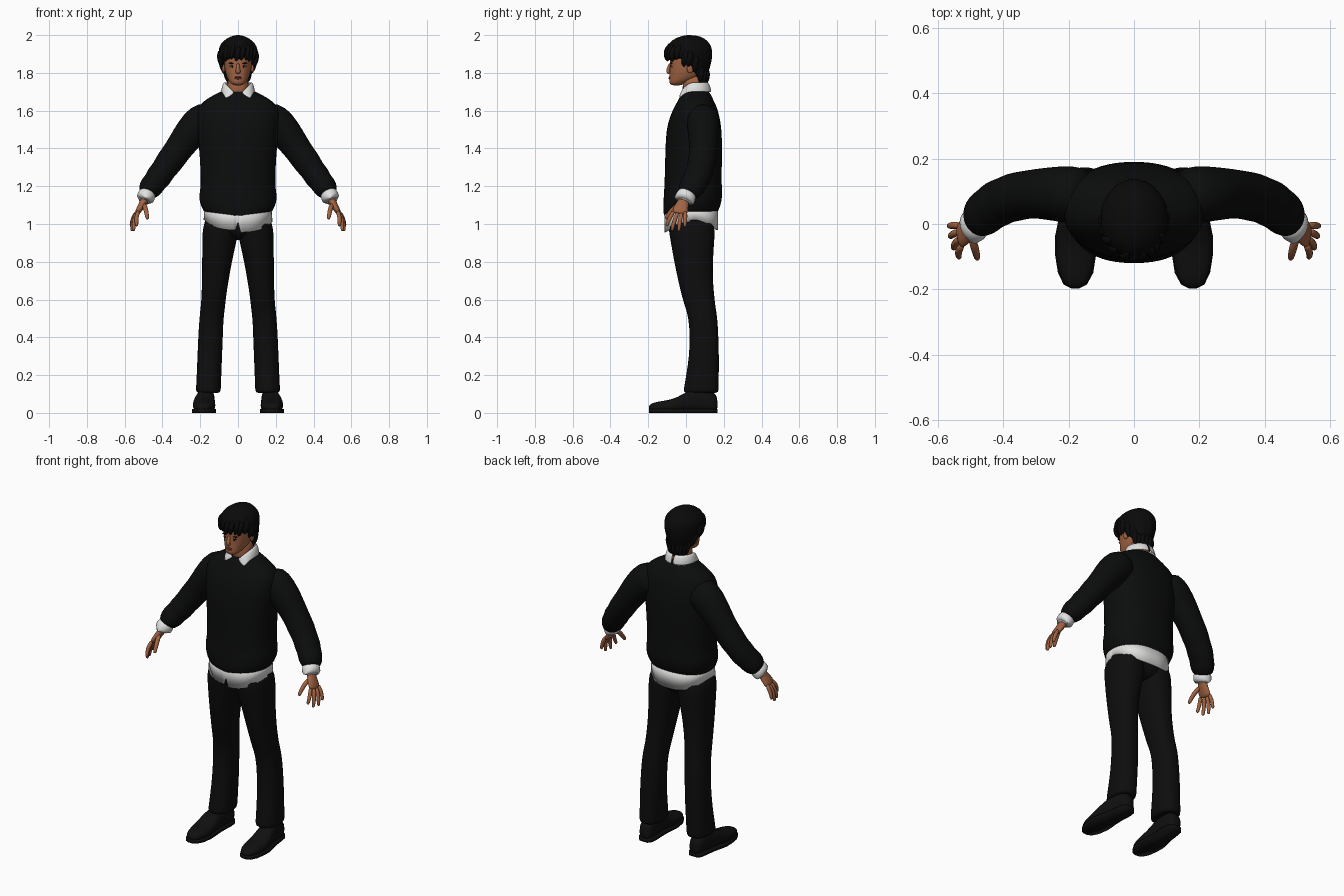
import bpy, bmesh, math, random
from mathutils import Vector

random.seed(4)


def material(name, rgb):
    m = bpy.data.materials.new(name)
    m.diffuse_color = (*rgb, 1)
    return m


SKIN = material("skin", (0.36, 0.125, 0.055))
LIP = material("lips", (0.24, 0.07, 0.04))
WHITE = material("white_cotton", (0.75, 0.75, 0.74))
KNIT = material("black_knit", (0.0035, 0.0038, 0.004))
TROUSER = material("black_trouser", (0.004, 0.004, 0.0045))
LEATHER = material("black_leather", (0.005, 0.005, 0.005))
HAIR = material("black_hair", (0.003, 0.003, 0.003))


def loft(name, rings, mat, subsurf=1, closed=True, caps=True, thickness=0):
    """Skin a list of point rings into one smooth object."""
    bm = bmesh.new()
    rows = [[bm.verts.new(p) for p in r] for r in rings]
    n = len(rows[0])
    for a, b in zip(rows, rows[1:]):
        for i in range(n if closed else n - 1):
            j = (i + 1) % n
            bm.faces.new((a[i], a[j], b[j], b[i]))
    if caps:
        bm.faces.new(rows[0])
        bm.faces.new(rows[-1])
    bmesh.ops.recalc_face_normals(bm, faces=bm.faces)
    for f in bm.faces:
        f.smooth = True
    me = bpy.data.meshes.new(name)
    bm.to_mesh(me)
    bm.free()
    me.materials.append(mat)
    ob = bpy.data.objects.new(name, me)
    bpy.context.collection.objects.link(ob)
    if thickness:
        mod = ob.modifiers.new("thickness", 'SOLIDIFY')
        mod.thickness = thickness
    if subsurf:
        mod = ob.modifiers.new("smooth", 'SUBSURF')
        mod.levels = mod.render_levels = subsurf
    return ob


def unit(a, power):
    """Superellipse point at angle a."""
    c, s = math.cos(a), math.sin(a)
    e = 2 / power
    return math.copysign(abs(c) ** e, c), math.copysign(abs(s) ** e, s)


def angles(n):
    return [2 * math.pi * i / n for i in range(n)]


def hring(z, yf, yb, x0, x1, n=28, power=2.3):
    """Horizontal ring between given y and x limits."""
    pts = [unit(a, power) for a in angles(n)]
    return [Vector(((x0 + x1) / 2 + (x1 - x0) / 2 * c, (yf + yb) / 2 + (yb - yf) / 2 * s, z)) for c, s in pts]


def tube(name, path, mat, n=16, caps=True, subsurf=1):
    """Path rows are x, y, z, radius towards y, radius across."""
    ps = [Vector(p[:3]) for p in path]
    rings = []
    for i, p in enumerate(path):
        t = (ps[min(i + 1, len(ps) - 1)] - ps[max(i - 1, 0)]).normalized()
        ref = Vector((0, 1, 0))
        u = (ref - t * t.dot(ref)).normalized()
        v = t.cross(u)
        rings.append([ps[i] + u * p[3] * math.cos(a) + v * p[4] * math.sin(a) for a in angles(n)])
    return loft(name, rings, mat, subsurf, caps=caps)


def blob(name, loc, size, mat, tilt=0):
    bpy.ops.mesh.primitive_uv_sphere_add(segments=16, ring_count=10, location=loc, rotation=(0, tilt, 0))
    ob = bpy.context.object
    ob.name, ob.scale = name, size
    ob.data.materials.append(mat)
    bpy.ops.object.shade_smooth()
    return ob


# Sweater body: z, front, back, half width; front hem dips in the middle
rows = [(1.06, -.095, .155, .165), (1.062, -.112, .168, .18), (1.085, -.12, .178, .192), (1.12, -.122, .19, .206),
        (1.16, -.118, .192, .206), (1.20, -.115, .19, .197), (1.3, -.112, .19, .2), (1.4, -.11, .192, .207),
        (1.5, -.105, .19, .217), (1.57, -.086, .178, .222), (1.62, -.062, .164, .215), (1.655, -.042, .146, .178),
        (1.685, -.028, .132, .125), (1.705, -.015, .12, .085), (1.71, 0, .10, .06)]
torso = [hring(z, f, b, -w, w) for z, f, b, w in rows]
for ring in torso[:4]:
    for p in ring:
        if p.y < 0.03:
            p.z -= .035 * max(0, 1 - abs(p.x) / .19) * min(1, (.03 - p.y) / .1)
loft("sweater_body", torso, KNIT)

# Shirt tail under the sweater, with a front slit
top, low = [], []
for a in angles(120):
    c, s = unit(a, 2.3)
    x, y = .182 * c, .027 + .142 * s
    bottom = .968 + .055 * abs(c) ** 3 - (.012 if s < 0 and c > 0 else 0)
    if s < 0 and abs(x) < .012:
        bottom = 1.01
    top.append((x * .97, y, 1.09))
    low.append((x, y, bottom))
loft("shirt_tail", [top, low], WHITE, 0, caps=False, thickness=.006)

# Hips join the trouser legs
hip_rows = [(1.09, -.095, .15, .165), (1.03, -.1, .155, .176), (.98, -.094, .153, .18), (.94, -.07, .135, .13),
            (.915, -.03, .1, .06)]
loft("trouser_hips", [hring(z, f, b, -w, w) for z, f, b, w in hip_rows], TROUSER)

leg_rows = [(1.05, -.09, .14, -.01, .17), (.98, -.094, .152, -.005, .186), (.93, -.086, .152, .003, .19),
            (.88, -.077, .148, .014, .19), (.8, -.063, .143, .032, .19), (.7, -.042, .142, .05, .191),
            (.6, -.018, .152, .065, .194), (.56, -.004, .157, .068, .198), (.5, .014, .167, .077, .205),
            (.4, .02, .172, .08, .211), (.3, .016, .175, .084, .215), (.2, .001, .174, .088, .219),
            (.13, -.012, .174, .09, .223), (.108, -.014, .172, .092, .222), (.105, .01, .155, .11, .2)]
# Shoe sections: y, centre x, half width, bottom, top
shoe_rows = [(-.197, .180, .012, .018, .036), (-.186, .180, .034, .008, .05), (-.15, .179, .052, .003, .06),
             (-.09, .179, .061, .003, .068), (-.04, .180, .060, .004, .085), (.0, .178, .054, .006, .112),
             (.05, .172, .048, .006, .128), (.11, .167, .046, .004, .125), (.15, .166, .04, .004, .11),
             (.168, .166, .025, .008, .08)]
# Sleeve path
sleeve = [(.13, .09, 1.575, .08, .085), (.195, .09, 1.545, .09, .098), (.25, .093, 1.485, .083, .088),
          (.295, .093, 1.425, .077, .078), (.33, .09, 1.375, .074, .073), (.37, .082, 1.32, .076, .074),
          (.395, .073, 1.285, .071, .065), (.42, .062, 1.25, .075, .071), (.438, .05, 1.225, .069, .061),
          (.46, .032, 1.197, .071, .066), (.474, .018, 1.175, .063, .055), (.481, .01, 1.162, .055, .047),
          (.482, .009, 1.16, .04, .035)]
cuff = [(.472, .014, 1.178, .046, .042), (.486, .0, 1.148, .054, .049), (.497, -.011, 1.122, .055, .049),
        (.499, -.012, 1.118, .053, .046), (.494, -.008, 1.13, .03, .025)]
palm = [(.482, .0, 1.155, .027, .023), (.498, -.013, 1.12, .029, .021), (.512, -.023, 1.095, .037, .019),
        (.527, -.031, 1.07, .043, .016), (.536, -.034, 1.052, .038, .012)]
digits = {  # base, knuckle, tip
    "index_finger": ((.526, -.062, 1.072), (.540, -.086, 1.035), (.536, -.102, .992)),
    "middle_finger": ((.532, -.042, 1.066), (.552, -.062, 1.02), (.552, -.074, .968)),
    "ring_finger": ((.535, -.022, 1.064), (.559, -.033, 1.018), (.562, -.038, .966)),
    "little_finger": ((.533, -.004, 1.07), (.558, -.004, 1.03), (.566, -.006, .988)),
    "thumb": ((.500, -.03, 1.108), (.487, -.075, 1.078), (.480, -.105, 1.03))}

for s, side in ((1, "left_"), (-1, "right_")):
    def flip(path):
        return [(s * p[0], *p[1:]) for p in path]

    loft(side + "trouser_leg", [hring(z, f, b, s * i, s * o, 24) for z, f, b, i, o in leg_rows], TROUSER)
    rings = []
    for y, x, w, z0, z1 in shoe_rows:
        pts = [unit(a, 2.5) for a in angles(20)]
        rings.append([(s * (x + w * c), y, (z0 + z1) / 2 + (z1 - z0) / 2 * d) for c, d in pts])
    loft(side + "shoe", rings, LEATHER)
    # Flat sole with a slightly wider outline
    outline = [(s * (x + k * w), y) for k, rs in ((1.04, shoe_rows), (-1.04, shoe_rows[::-1]))
               for y, x, w, z0, z1 in rs]
    loft(side + "sole", [[(x, y, z) for x, y in outline] for z in (0, .02)], LEATHER, 0)
    tube(side + "sleeve", flip(sleeve), KNIT, 20)
    tube(side + "cuff", flip(cuff), WHITE, 20)
    tube(side + "palm", flip(palm), SKIN)
    for name, (a, b, c) in digits.items():
        r = .0135 if name == "thumb" else .012
        tip = [c[i] + (c[i] - b[i]) * .08 for i in range(3)]
        path = [(*a, r, r), (*b, r, r), (*c, r * .8, r * .8), (*tip, r * .4, r * .4)]
        tube(side + name, flip(path), SKIN, 10)

    # Collar wing: from the back of the neck round to the pointed tip
    up, fold, edge = [], [], []
    for i in range(13):
        t = i / 12
        a = math.pi / 2 - t * math.pi * .93
        c, d = math.cos(a), math.sin(a)
        drop = max(0, t - .55) / .45
        up.append((s * (.066 * c + .004), .043 + .07 * d, 1.752 - .055 * drop ** 1.6))
        fold.append((s * (.076 * c + .006), .045 + .08 * d, 1.745 - .055 * drop ** 1.6))
        edge.append((s * (.092 * c + .045 * drop ** 2), .048 + .09 * d, 1.698 - .036 * drop ** 1.5))
    loft(side + "collar", [up, fold, edge], WHITE, 1, closed=False, caps=False, thickness=.005)

# Neck and head
loft("neck", [hring(z, f, b, -w, w, 20) for z, f, b, w in
              ((1.67, -.025, .1, .06), (1.72, -.016, .1, .056), (1.8, -.02, .1, .056))], SKIN)
head_rows = [(1.733, -.072, -.03, .02), (1.742, -.087, -.01, .036), (1.757, -.09, .03, .048),
             (1.775, -.088, .07, .058), (1.80, -.087, .09, .067), (1.84, -.086, .11, .074), (1.88, -.088, .12, .077),
             (1.92, -.085, .12, .075), (1.96, -.055, .1, .05)]
loft("head", [hring(z, f, b, -w, w, 24, 2.2) for z, f, b, w in head_rows], SKIN)

# Nose, lips, eyes, brows, ears
tube("nose", [(0, -.083, 1.852, .006, .008), (0, -.09, 1.832, .008, .009), (0, -.096, 1.812, .011, .013),
              (0, -.094, 1.803, .011, .015), (0, -.086, 1.798, .006, .010)], SKIN, 12)
blob("upper_lip", (0, -.086, 1.777, ), (.021, .006, .004), LIP)
blob("lower_lip", (0, -.087, 1.770), (.018, .006, .004), LIP)
for s, side in ((1, "left_"), (-1, "right_")):
    blob(side + "eye", (s * .031, -.0755, 1.832), (.012, .005, .005), WHITE)
    blob(side + "iris", (s * .031, -.079, 1.832), (.005, .003, .005), HAIR)
    blob(side + "eyelid", (s * .031, -.077, 1.837), (.014, .005, .002), HAIR, s * .1)
    blob(side + "brow", (s * .032, -.077, 1.850), (.019, .006, .004), HAIR, s * -.08)
    blob(side + "ear", (s * .077, .022, 1.825), (.009, .017, .027), SKIN)

# Hair cap: z, front, back, half width, with a hairline that falls towards the nape
hair_rows = [(1.73, .0, .092, .05), (1.76, -.02, .106, .064), (1.80, -.06, .118, .078), (1.84, -.095, .13, .09),
             (1.88, -.104, .138, .102), (1.92, -.106, .138, .104), (1.95, -.095, .13, .094), (1.975, -.07, .108, .07),
             (1.992, -.035, .08, .042), (2.0, .0, .04, .012)]


def hair_point(a, z, bulge=1.0):
    for lo, hi in zip(hair_rows, hair_rows[1:]):
        if z <= hi[0] or hi is hair_rows[-1]:
            t = min(1, (z - lo[0]) / (hi[0] - lo[0]))
            f, b, w = (lo[i] + (hi[i] - lo[i]) * t for i in (1, 2, 3))
            return Vector((w * bulge * math.cos(a), (f + b) / 2 + (b - f) / 2 * bulge * math.sin(a), z))


def hairline(a):
    s = math.sin(a)
    if s < -.35:
        return 1.877 + .006 * math.sin(a * 9)
    if s < .1:
        return 1.845
    return 1.835 - .095 * min(1, (s - .1) / .55)


cap = []
for k in range(-1, 13):
    t = max(k, 0) / 12
    ring = []
    for a in angles(48):
        z = hairline(a) + (2.0 - hairline(a)) * (1 - (1 - t) ** 1.4)
        wave = 1 + .018 * math.sin(a * 11 + t * 5) * (1 - t)
        ring.append(hair_point(a, z, wave if k >= 0 else .7))
    cap.append(ring)
loft("hair_cap", cap, HAIR)

# Overlapping locks around the fringe and sides
for i, a in enumerate(angles(22)):
    a += random.uniform(-.08, .08)
    base = hairline(a)
    path = []
    for dz, r, k in ((.075, .008, .95), (.05, .017, .97), (.022, .018, .98), (.0, .013, .98), (-.012, .004, .96)):
        p = hair_point(a + dz * 2.0, base + dz, k)
        path.append((*p, r, r * .8))
    tube(f"hair_lock_{i + 1}", path, HAIR, 10)
